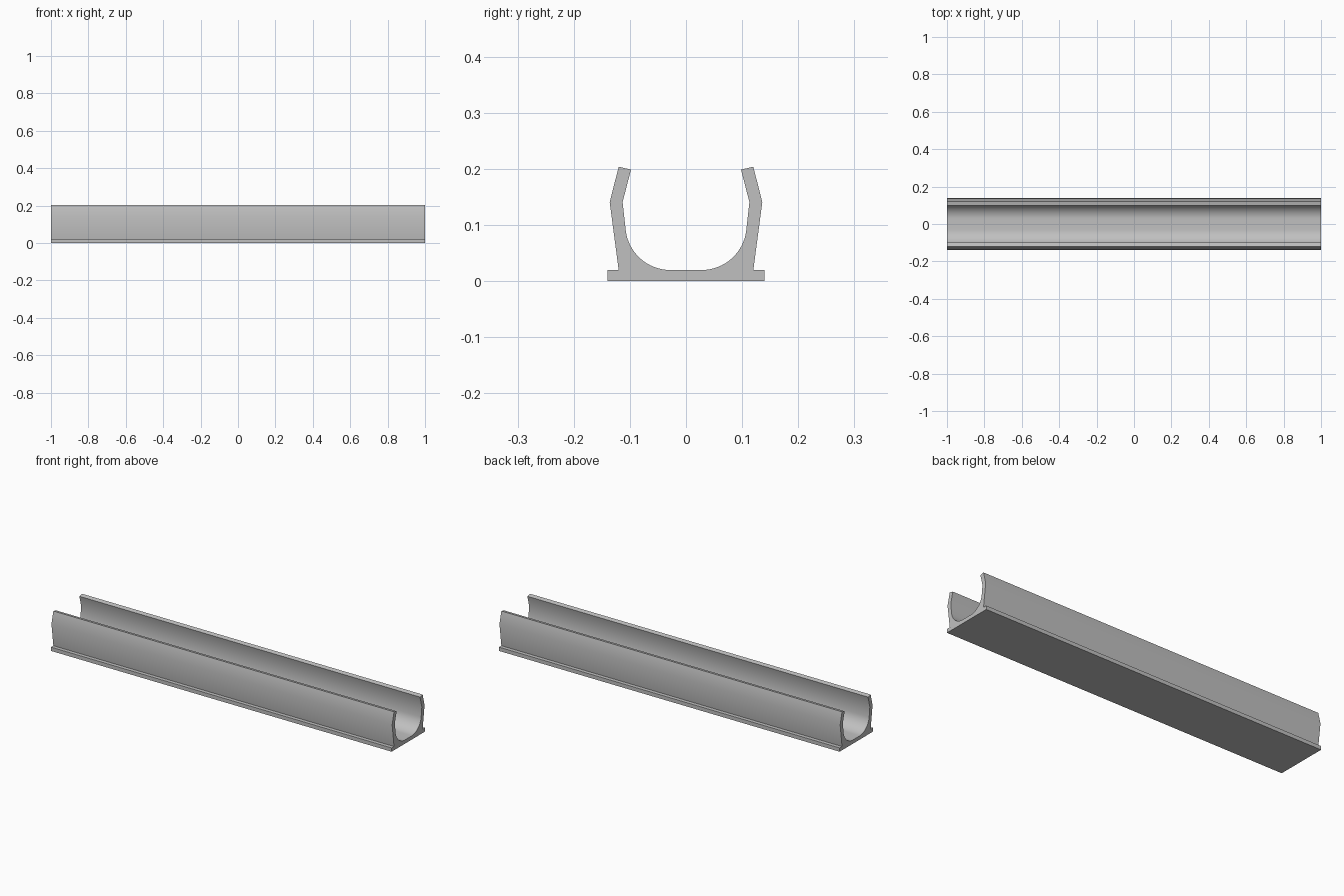
import bpy
import bmesh
import math

cube = bpy.data.objects.get("Cube")
if cube:
    bpy.data.objects.remove(cube, do_unlink=True)

LENGTH = 2.0

# Single plain grey material
grey = bpy.data.materials.new("light_grey")
grey.use_nodes = True
colour = (0.53, 0.53, 0.53, 1)
grey.diffuse_color = colour
grey.node_tree.nodes["Principled BSDF"].inputs["Base Color"].default_value = colour

# Half of the cross-section (y, z): base flange, bent wall, lip
half = [(0.14, 0), (0.14, 0.02), (0.12, 0.02), (0.136, 0.141),
        (0.12, 0.204), (0.098, 0.199), (0.113, 0.141)]

# Rounded inner corner, running down from the wall to the flat floor
radius, centre_y, centre_z, steps = 0.08, 0.028, 0.1, 16
for i in range(steps + 1):
    a = math.radians(-7 - 83 * i / steps)
    half.append((centre_y + radius * math.cos(a), centre_z + radius * math.sin(a)))

# Mirror the half into a closed outline
profile = half + [(-y, z) for y, z in reversed(half)]

# Extrude the outline along the channel
bm = bmesh.new()
cap = bm.faces.new([bm.verts.new((-LENGTH / 2, y, z)) for y, z in profile])
swept = bmesh.ops.extrude_face_region(bm, geom=[cap], use_keep_orig=True)
moved = [g for g in swept["geom"] if isinstance(g, bmesh.types.BMVert)]
bmesh.ops.translate(bm, verts=moved, vec=(LENGTH, 0, 0))
bmesh.ops.recalc_face_normals(bm, faces=bm.faces)

mesh = bpy.data.meshes.new("channel_rail")
bm.to_mesh(mesh)
bm.free()
mesh.materials.append(grey)
rail = bpy.data.objects.new("channel_rail", mesh)
bpy.context.collection.objects.link(rail)

# Smooth the curved walls, keep the corners crisp
bpy.ops.object.select_all(action="DESELECT")
rail.select_set(True)
bpy.context.view_layer.objects.active = rail
bpy.ops.object.shade_smooth_by_angle(angle=math.radians(30))
